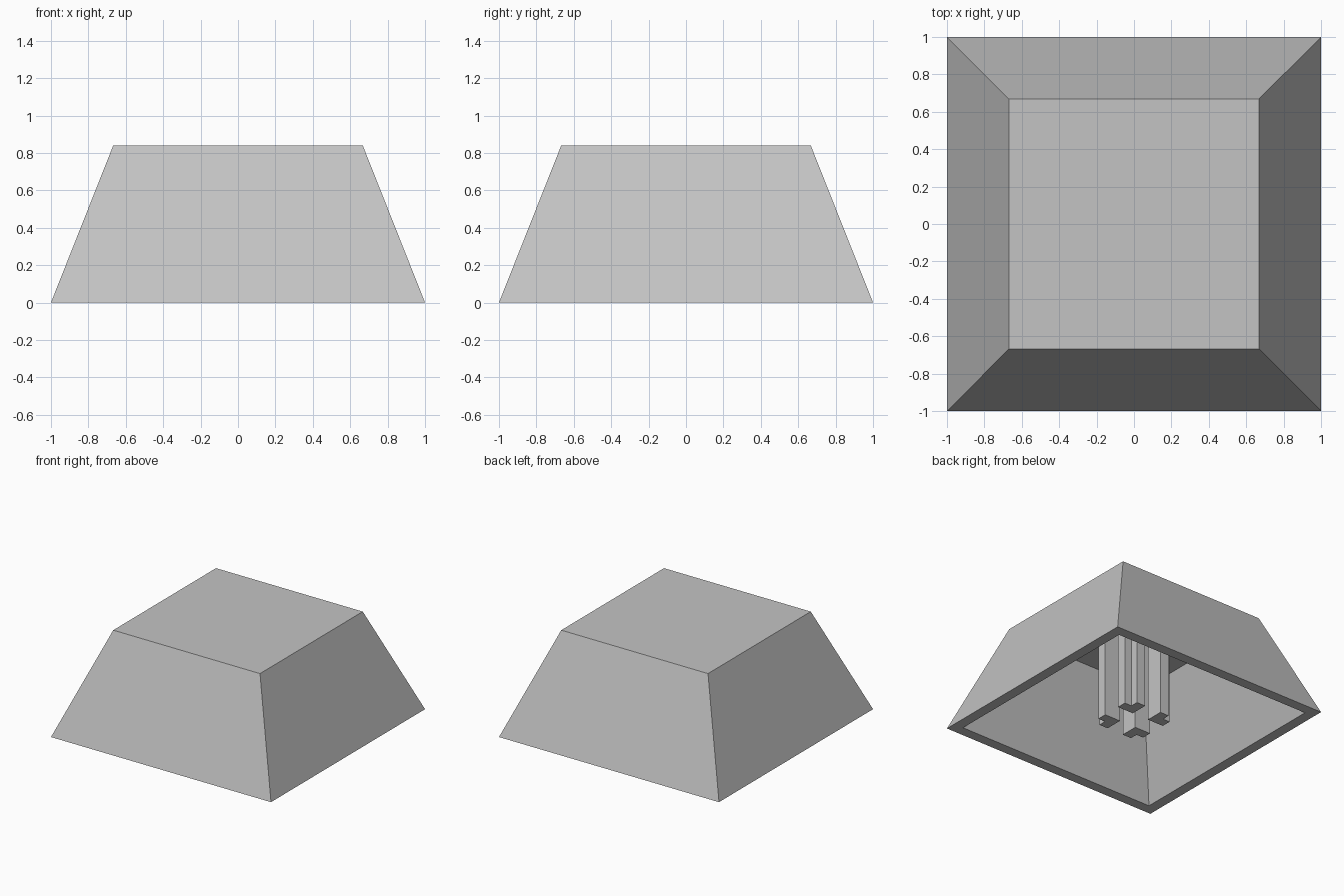
import bpy, bmesh

if "Cube" in bpy.data.objects:
    bpy.data.objects.remove(bpy.data.objects["Cube"], do_unlink=True)

grey = bpy.data.materials.new("light_grey")
grey.use_nodes = True
colour = (0.55, 0.55, 0.55, 1)
grey.diffuse_color = colour
grey.node_tree.nodes["Principled BSDF"].inputs["Base Color"].default_value = colour


def finish(name, bm):
    """Turn a bmesh into a named, coloured object."""
    bmesh.ops.recalc_face_normals(bm, faces=bm.faces)
    mesh = bpy.data.meshes.new(name)
    bm.to_mesh(mesh)
    bm.free()
    mesh.materials.append(grey)
    obj = bpy.data.objects.new(name, mesh)
    bpy.context.collection.objects.link(obj)
    return obj


def square(bm, half, z):
    corners = ((-1, -1), (1, -1), (1, 1), (-1, 1))
    return [bm.verts.new((x * half, y * half, z)) for x, y in corners]


# Hollow tapered cap: ceiling, inner wall, rim, outer wall, top
CEILING = 0.77
bm = bmesh.new()
rings = [square(bm, half, z) for half, z in
         ((0.61, CEILING), (0.914, 0), (1, 0), (0.667, 0.84))]
for a, b in zip(rings, rings[1:]):
    for i in range(4):
        j = (i + 1) % 4
        bm.faces.new((a[i], a[j], b[j], b[i]))
bm.faces.new(rings[0])
bm.faces.new(rings[-1])
finish("cap_shell", bm)

# Four L-shaped posts around a cross-shaped slot
SLOT, OUTER, REACH = 0.075, 0.155, 0.22
profile = ((SLOT, SLOT), (REACH, SLOT), (REACH, OUTER),
           (OUTER, OUTER), (OUTER, REACH), (SLOT, REACH))
for side, sx in (("left", 1), ("right", -1)):
    for end, sy in (("front", -1), ("back", 1)):
        bm = bmesh.new()
        base = bm.faces.new([bm.verts.new((x * sx, y * sy, 0)) for x, y in profile])
        top = bmesh.ops.extrude_face_region(bm, geom=[base], use_keep_orig=True)
        verts = [g for g in top["geom"] if isinstance(g, bmesh.types.BMVert)]
        bmesh.ops.translate(bm, verts=verts, vec=(0, 0, CEILING))
        finish(f"stem_post_{end}_{side}", bm)
